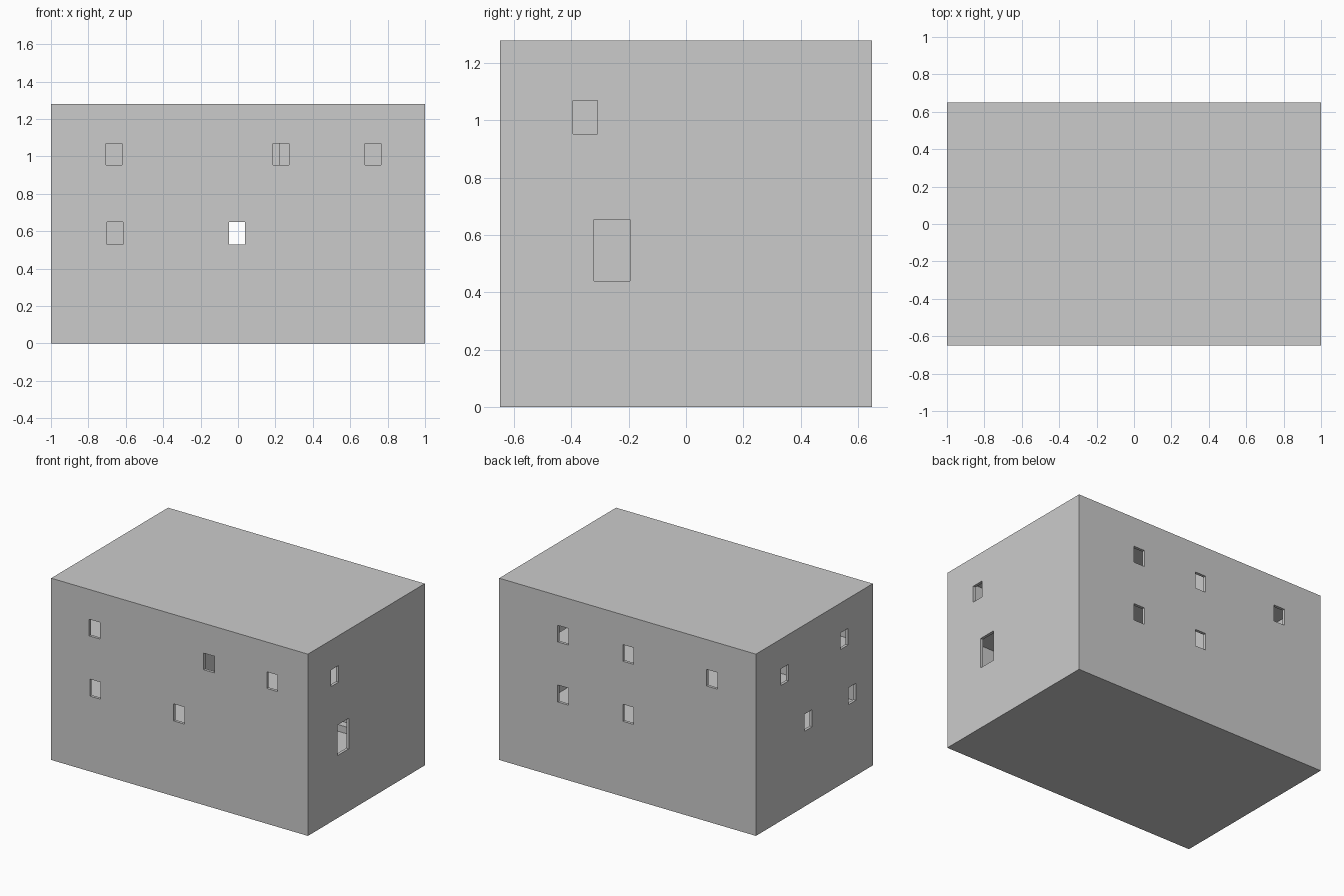
import bpy, bmesh
from mathutils import Matrix, Vector

if "Cube" in bpy.data.objects:
    bpy.data.objects.remove(bpy.data.objects["Cube"])

HX, HY, H = 1.0, 0.65, 1.28     # half length, half depth, height
T = 0.02                        # wall thickness
FLOORS = [0.0, 0.43, 0.855]     # storey levels


def boxes(name, items, helper=False):
    """One object made of boxes given as (x0, x1, y0, y1, z0, z1)."""
    bm = bmesh.new()
    for x0, x1, y0, y1, z0, z1 in items:
        m = Matrix.Translation(((x0 + x1) / 2, (y0 + y1) / 2, (z0 + z1) / 2))
        m = m @ Matrix.Diagonal(Vector((x1 - x0, y1 - y0, z1 - z0, 1)))
        bmesh.ops.create_cube(bm, size=1, matrix=m)
    me = bpy.data.meshes.new(name)
    bm.to_mesh(me)
    bm.free()
    ob = bpy.data.objects.new(name, me)
    bpy.context.collection.objects.link(ob)
    if helper:
        ob.hide_render = True
        ob.display_type = 'WIRE'
    return ob


def cut(ob, cutter):
    mod = ob.modifiers.new(cutter.name, 'BOOLEAN')
    mod.operation = 'DIFFERENCE'
    mod.solver = 'EXACT'
    mod.object = cutter


# Outer block hollowed into three storeys
building = boxes("building_shell", [(-HX, HX, -HY, HY, 0, H)])
levels = FLOORS + [H]
rooms = [(-HX + T, HX - T, -HY + T, HY - T, a + (T if i == 0 else 0), b - T)
         for i, (a, b) in enumerate(zip(levels, levels[1:]))]
cut(building, boxes("room_cutter", rooms, True))

# Window and door openings
LOW, UP = (0.53, 0.65), (0.953, 1.07)
W, D = 0.0425, 0.03             # half width, half cut depth
openings = []


def along_x(y, z, centres):
    openings.extend((c - W, c + W, y - D, y + D, *z) for c in centres)


def along_y(x, z, centres):
    openings.extend((x - D, x + D, c - W, c + W, *z) for c in centres)


along_x(-HY, UP, [-0.663, 0.23, 0.722])
along_x(-HY, LOW, [-0.657, -0.005])
along_x(HY, UP, [0.502, -0.005, -0.657])
along_x(HY, LOW, [0.502, -0.005])
along_y(-HX, UP, [0.33, -0.333])
along_y(-HX, LOW, [0.067, -0.42])
along_y(HX, UP, [-0.352])
openings.append((HX - D, HX + D, -0.322, -0.195, 0.44, 0.655))   # side door
cut(building, boxes("opening_cutter", openings, True))

# Stairwell hole in the upper floor slab
S0, S1, SX = 0.0, 0.48, 0.74
cut(building, boxes("stairwell_cutter",
                    [(SX, HX - T - 0.001, S0 + 0.05, S1, 0.82, 0.87)], True))

# Staircase climbing towards the back
N = 9
run, rise = (S1 - S0) / N, (FLOORS[2] - FLOORS[1]) / N
boxes("staircase", [(SX, HX - T, S0 + i * run, S0 + (i + 1) * run,
                     FLOORS[1], FLOORS[1] + (i + 1) * rise) for i in range(N)])

# Inner partition walls
Z1, Z2 = (FLOORS[1], FLOORS[2] - T), (FLOORS[2], H - T)
boxes("lower_partition", [(-0.14, -0.12, 0.15, HY - T, *Z1)])
boxes("upper_cross_wall", [(-HX + T, 0.225, 0.03, 0.05, *Z2)])
boxes("upper_back_partition", [(-0.14, -0.12, 0.05, HY - T, *Z2)])
boxes("upper_front_partition", [(0.11, 0.13, -HY + T, 0.03, *Z2)])
